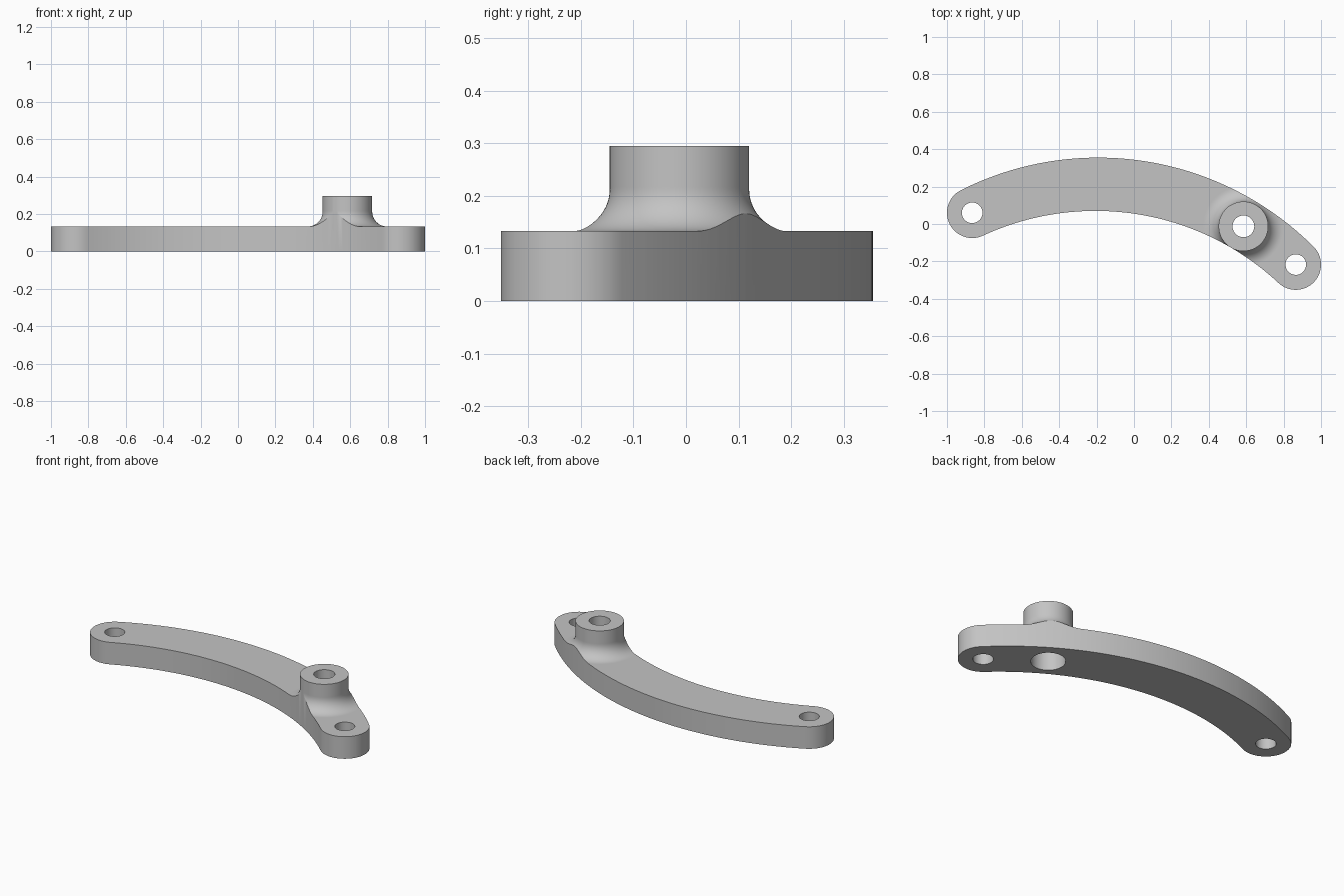
import bpy
import bmesh
from math import atan2, cos, sin, pi, tau
from mathutils import Vector

if "Cube" in bpy.data.objects:
    bpy.data.objects.remove(bpy.data.objects["Cube"], do_unlink=True)

THICK, TOP = 0.133, 0.295
END_R, HOLE_R = 0.135, 0.055
BOSS_R, FILLET = 0.1325, 0.08
LEFT, RIGHT = Vector((-0.865, 0.06)), Vector((0.865, -0.217))
BOSS = Vector((0.585, -0.0125))
OUTER_C, OUTER_R = Vector((-0.192, -1.276)), 1.631
INNER_C, INNER_R = Vector((-0.206, -1.365)), 1.435

grey = bpy.data.materials.new("plain grey")
grey.use_nodes = True
grey.diffuse_color = (0.55, 0.55, 0.55, 1)
grey.node_tree.nodes["Principled BSDF"].inputs["Base Color"].default_value = (0.55, 0.55, 0.55, 1)


def angle(v):
    return atan2(v.y, v.x)


def arc(c, r, a0, a1, n):
    steps = [a0 + (a1 - a0) * i / n for i in range(n + 1)]
    return [(c[0] + r * cos(a), c[1] + r * sin(a)) for a in steps]


def make_object(name, bm):
    bmesh.ops.recalc_face_normals(bm, faces=bm.faces)
    mesh = bpy.data.meshes.new(name)
    bm.to_mesh(mesh)
    bm.free()
    mesh.materials.append(grey)
    ob = bpy.data.objects.new(name, mesh)
    bpy.context.collection.objects.link(ob)
    return ob


def prism(name, points, z0, z1):
    bm = bmesh.new()
    face = bm.faces.new([bm.verts.new((x, y, z0)) for x, y in points])
    ext = bmesh.ops.extrude_face_region(bm, geom=[face])
    verts = [g for g in ext["geom"] if isinstance(g, bmesh.types.BMVert)]
    bmesh.ops.translate(bm, verts=verts, vec=(0, 0, z1 - z0))
    return make_object(name, bm)


def lathe(name, profile, centre, n):
    # closed ring-shaped solid, its profile given as (radius, height)
    bm = bmesh.new()
    rings = [[bm.verts.new((centre.x + r * cos(tau * i / n),
                            centre.y + r * sin(tau * i / n), z))
              for r, z in profile] for i in range(n)]
    for i in range(n):
        a, b = rings[i], rings[(i + 1) % n]
        for j in range(len(profile)):
            k = (j + 1) % len(profile)
            bm.faces.new((a[j], b[j], b[k], a[k]))
    return make_object(name, bm)


def boolean(ob, cutter, operation):
    cutter.hide_render = True
    mod = ob.modifiers.new(operation.lower(), "BOOLEAN")
    mod.operation, mod.solver, mod.object = operation, "EXACT", cutter
    bpy.context.view_layer.objects.active = ob
    bpy.ops.object.modifier_apply(modifier=mod.name)
    bpy.data.objects.remove(cutter, do_unlink=True)


# Stepped bore, boss, flared foot and slab as one turned body
bore_r, pin_r, step = 0.093, 0.058, 0.19
profile = [(bore_r, 0), (2, 0), (2, THICK), (BOSS_R + FILLET + 0.004, THICK)]
profile += arc((BOSS_R + FILLET, THICK + FILLET), FILLET, -pi / 2, -pi, 14)
profile += [(BOSS_R, THICK + FILLET + 0.004), (BOSS_R, TOP),
            (pin_r, TOP), (pin_r, step), (bore_r, step)]
arm = lathe("curved_arm_with_boss", profile, BOSS, 96)

# Trim to the curved outline with rounded ends
outline = arc(OUTER_C, OUTER_R, angle(LEFT - OUTER_C), angle(RIGHT - OUTER_C), 64)
outline += arc(RIGHT, END_R, angle(RIGHT - OUTER_C), angle(INNER_C - RIGHT), 32)[1:]
outline += arc(INNER_C, INNER_R, angle(RIGHT - INNER_C), angle(LEFT - INNER_C), 64)[1:]
outline += arc(LEFT, END_R, angle(INNER_C - LEFT), angle(LEFT - OUTER_C) - tau, 32)[1:-1]
boolean(arm, prism("outline_cutter", outline, -0.5, 0.5), "INTERSECT")

# Mounting holes through both ends
for end in (LEFT, RIGHT):
    circle = arc(end, HOLE_R, 0, tau, 48)[:-1]
    boolean(arm, prism("hole_cutter", circle, -0.2, 0.4), "DIFFERENCE")

bpy.ops.object.select_all(action="DESELECT")
arm.select_set(True)
bpy.context.view_layer.objects.active = arm
bpy.ops.object.shade_smooth_by_angle(angle=pi / 6)
